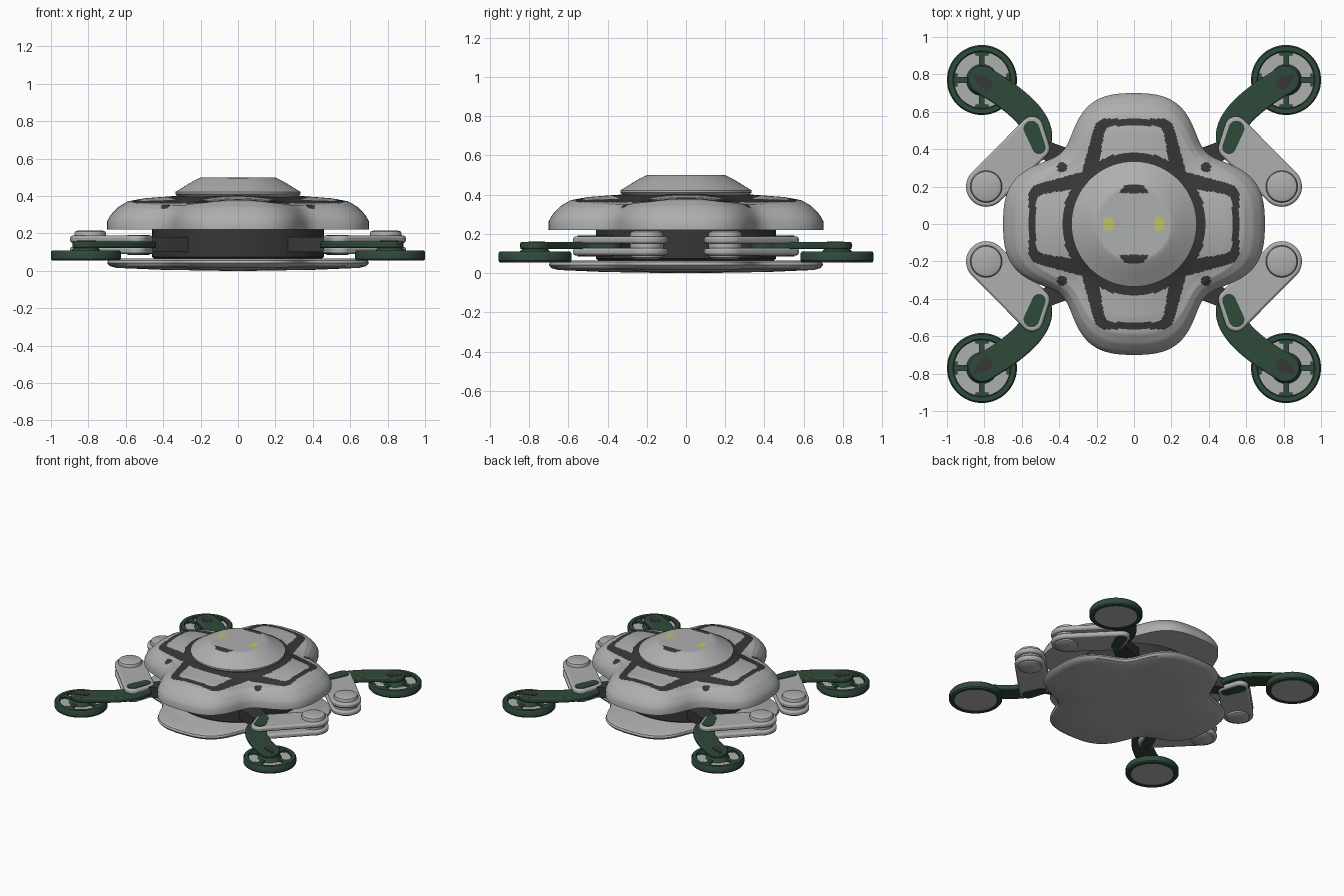
import bpy, bmesh, math
from mathutils import Vector
from mathutils.geometry import convex_hull_2d

if "Cube" in bpy.data.objects:
    bpy.data.objects.remove(bpy.data.objects["Cube"], do_unlink=True)


def material(name, rgb):
    m = bpy.data.materials.new(name)
    m.use_nodes = True
    m.diffuse_color = (*rgb, 1)
    m.node_tree.nodes["Principled BSDF"].inputs["Base Color"].default_value = (*rgb, 1)
    return m


GRAY = material("light gray", (0.42, 0.43, 0.425))
DARK = material("charcoal", (0.038, 0.038, 0.038))
GREEN = material("dark green", (0.028, 0.068, 0.042))
YELLOW = material("pale yellow", (0.55, 0.55, 0.13))


def loft(name, rings, mats, rule=None, angle=35, bevel=0):
    """Skin a stack of closed rings, cap both ends and colour faces by a rule."""
    bm = bmesh.new()
    loops = [[bm.verts.new(p) for p in ring] for ring in rings]
    n = len(loops[0])
    for a, b in zip(loops, loops[1:]):
        for i in range(n):
            j = (i + 1) % n
            bm.faces.new((a[i], a[j], b[j], b[i]))
    bm.faces.new(loops[0][::-1])
    bm.faces.new(loops[-1])
    bmesh.ops.recalc_face_normals(bm, faces=bm.faces)
    if rule:
        for f in bm.faces:
            f.material_index = rule(f.calc_center_median())
    mesh = bpy.data.meshes.new(name)
    bm.to_mesh(mesh)
    bm.free()
    for m in mats:
        mesh.materials.append(m)
    mesh.shade_smooth()
    mesh.set_sharp_from_angle(angle=math.radians(angle))
    ob = bpy.data.objects.new(name, mesh)
    bpy.context.collection.objects.link(ob)
    if bevel:
        mod = ob.modifiers.new("soft edge", "BEVEL")
        mod.width, mod.segments = bevel, 2
        mod.limit_method = "ANGLE"
        mod.angle_limit = math.radians(50)
    return ob


def circle(x, y, r, n=48):
    return [(x + r * math.cos(math.tau * i / n), y + r * math.sin(math.tau * i / n)) for i in range(n)]


def prism(name, outline, z0, z1, mat, bevel=0):
    return loft(name, [[(x, y, z) for x, y in outline] for z in (z0, z1)], [mat], bevel=bevel)


def hull(*circles):
    pts = [p for c in circles for p in circle(*c)]
    return [pts[i] for i in convex_hull_2d([Vector(p) for p in pts])]


def lathe(name, profile, mats, x=0, y=0, n=64, rule=None):
    rings = [[(px, py, z) for px, py in circle(x, y, r, n)] for r, z in profile]
    return loft(name, rings, mats, rule)


# Four-lobed body outline
N = 288
ANGLES = [math.tau * i / N for i in range(N)]


def lobe(a):
    return 0.646 + 0.0775 * math.cos(4 * a) - 0.0235 * math.cos(8 * a)


def lobe_ring(scale, z):
    return [(scale * lobe(a) * math.cos(a), scale * lobe(a) * math.sin(a), z) for a in ANGLES]


# Upper shell with a painted dark frame
SECTION = [(0, .405), (.1, .40), (.5, .388), (.72, .372), (.85, .342), (.95, .30), (1, .265)]


def shell_height(t):
    for (t0, z0), (t1, z1) in zip(SECTION, SECTION[1:]):
        if t <= t1:
            return z0 + (z1 - z0) * (t - t0) / (t1 - t0)
    return SECTION[-1][1]


def shell_ring(t):
    ring = []
    for a in ANGLES:
        r = 0.3 + t * (lobe(a) - 0.3)
        z = shell_height(t) - 0.03 * (1 - math.cos(4 * a)) / 2 * math.sin(math.pi * t)
        ring.append((r * math.cos(a), r * math.sin(a), z))
    return ring


def in_trapezoid(u, v, end, half, flare, r=0.05):
    dx = max(v - half - (end - u) * flare + r, 0)
    dy = max(u - end + r, 0)
    return math.hypot(dx, dy) < r


def shell_rule(c):
    if c.z < 0.3:
        return 0
    u, v = max(abs(c.x), abs(c.y)), min(abs(c.x), abs(c.y))
    r = math.hypot(u, v)
    if math.hypot(abs(c.x) - .385, abs(c.y) - .305) < .027:
        return 1
    if r > .385 and in_trapezoid(u, v, .525, .155, .15):
        return 0
    return int(r < .395 or in_trapezoid(u, v, .562, .20, .28))


STEPS = 44
loft("upper_shell", [lobe_ring(1, .22)] + [shell_ring(i / STEPS) for i in range(STEPS, -1, -1)],
     [GRAY, DARK], shell_rule, 40)

# Lower plate and core
loft("lower_plate", [lobe_ring(s, z) for s, z in
     ((.1, 0), (.6, .006), (.93, .016), (.98, .026), (1, .042), (.99, .056), (.96, .065))], [GRAY])
lathe("core", [(.44, .06), (.46, .075), (.46, .225)], [DARK])


# Dome with end slots and two yellow lamps
def dome_rule(c):
    x, y = abs(c.x), abs(c.y)
    if x < .075 and .165 < y < .212 and x + y < .255:
        return 1
    if x > .11 and math.hypot((x - .135) / .032, y / .036) < 1 and c.z > .49:
        return 2
    return 0


dome = [(.32, .395), (.335, .41), (.335, .422), (.30, .443), (.26, .468), (.23, .485), (.212, .494), (.2, .499)]
dome += [(.2 - .006 * i, .50) for i in range(1, 32)]
lathe("dome", dome, [GRAY, DARK, YELLOW], n=160, rule=dome_rule)


# Lower leg outline: a curved stroke with round ends
def leg_stroke(width=.075, steps=20):
    a, b, c = Vector((.81, .77)), Vector((.43, .55)), Vector((.535, .40))
    left, right = [], []
    for i in range(steps + 1):
        t = i / steps
        p = a * (1 - t) ** 2 + b * 2 * t * (1 - t) + c * t * t
        d = ((b - a) * (1 - t) + (c - b) * t).normalized()
        side = Vector((-d.y, d.x)) * width
        left.append(p + side)
        right.append(p - side)

    def cap(p, q):
        mid, arm = (p + q) / 2, (p - q) / 2
        out = Vector((arm.y, -arm.x))
        return [mid + arm * math.cos(k * math.pi / 12) - out * -math.sin(k * math.pi / 12) for k in range(1, 12)]

    return left + cap(left[-1], right[-1])[:] + right[::-1] + cap(right[0], left[0])


def round_end_fix(points):
    # Push both end caps outward whichever way the stroke runs
    area = sum(p.x * q.y - q.x * p.y for p, q in zip(points, points[1:] + points[:1]))
    return points if area > 0 else points[::-1]


STROKE = [tuple(p) for p in round_end_fix(leg_stroke())]

# Four mirrored legs
for sx, sy, tag in ((1, -1, "front_left"), (-1, -1, "front_right"), (1, 1, "back_left"), (-1, 1, "back_right")):
    def part(name, outline, z0, z1, mat, bevel=0):
        prism(f"{tag}_{name}", [(sx * x, sy * y) for x, y in outline], z0, z1, mat, bevel)

    # Upper leg: two plates around a pivot
    arm = hull((.79, .2, .108), (.545, .515, .06), (.505, .405, .055))
    patch = hull((.548, .51, .042), (.508, .41, .036))
    part("upper_leg_top", arm, .15, .188, GRAY, .012)
    part("upper_leg_bottom", arm, .09, .128, GRAY, .012)
    part("knee_patch_top", patch, .186, .192, GREEN)
    part("knee_patch_bottom", patch, .086, .092, GREEN)
    lathe(f"{tag}_pivot", [(.06, .07), (.08, .08), (.085, .1), (.085, .2), (.08, .21), (.062, .217)],
          [GRAY], sx * .79, sy * .2)
    part("hip_link", hull((.3, .3, .08), (.46, .39, .05)), .10, .18, DARK)

    # Lower leg
    part("lower_leg", STROKE, .122, .158, GREEN, .008)
    part("ankle_patch", hull((.79, .752, .032), (.85, .79, .012)), .156, .161, DARK)

    # Wheel: rim, disc, hub and spokes
    cx, cy = .813, .77
    lathe(f"{tag}_wheel_rim", [(.15, .06), (.155, .055), (.18, .055), (.187, .064), (.187, .10),
                               (.18, .11), (.155, .11), (.15, .105), (.15, .09)],
          [GREEN], sx * cx, sy * cy)
    lathe(f"{tag}_wheel_disc", [(.152, .058), (.152, .093)], [GRAY], sx * cx, sy * cy)
    lathe(f"{tag}_wheel_hub", [(.085, .09), (.075, .112), (.06, .13)], [GREEN], sx * cx, sy * cy)
    for k in range(4):
        ux, uy = ((1, 0), (0, 1), (-1, 0), (0, -1))[k]
        for name, near, far, half in (("spoke", .04, .15, .015), ("spoke_foot", .132, .158, .035)):
            box = [(cx + ux * d - uy * w, cy + uy * d + ux * w)
                   for d, w in ((near, -half), (far, -half), (far, half), (near, half))]
            part(f"{name}_{k + 1}", box, .09, .106, GREEN)
